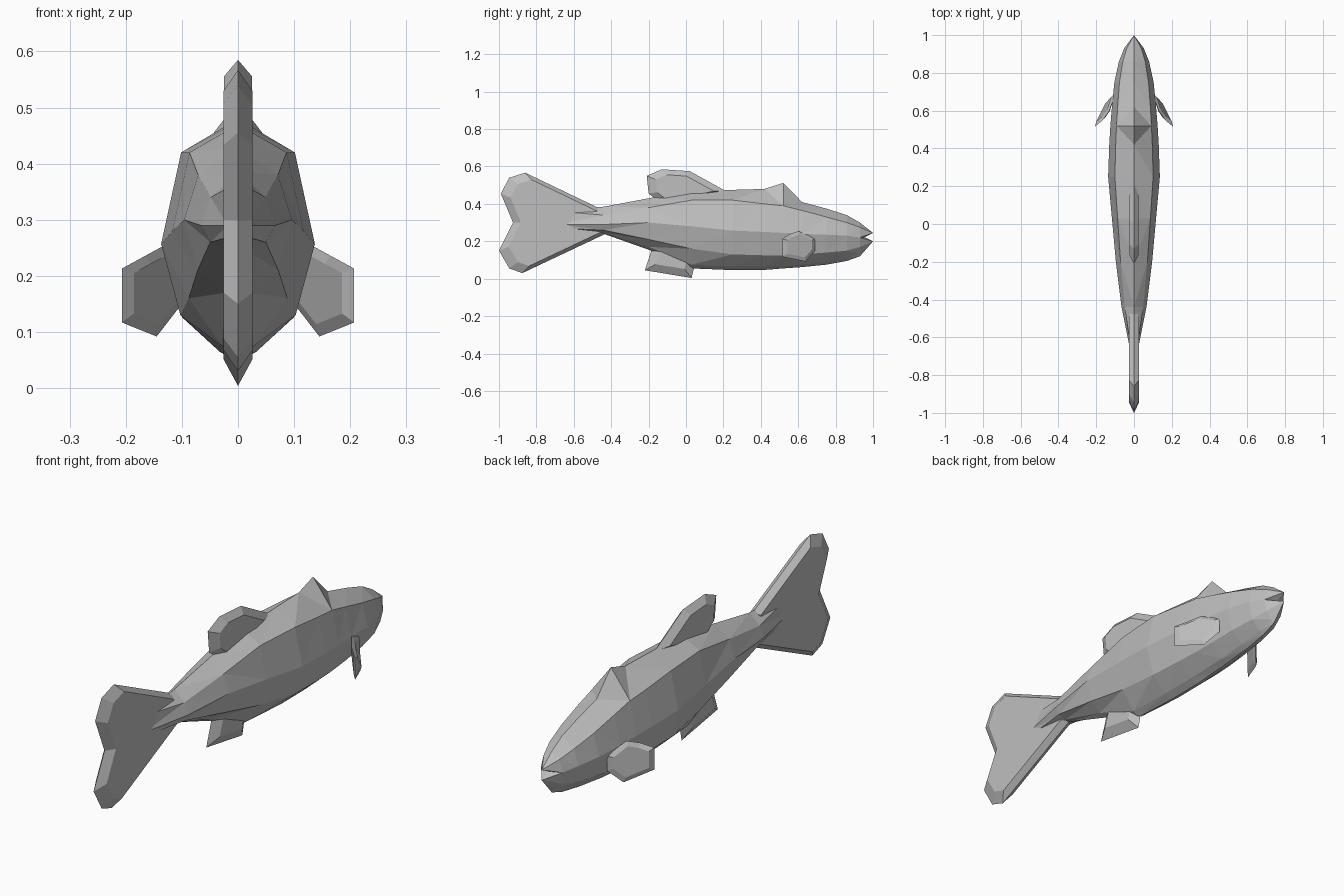
import bpy
import bmesh
from mathutils import Vector

default_cube = bpy.data.objects.get("Cube")
if default_cube:
    bpy.data.objects.remove(default_cube, do_unlink=True)

# One plain grey for the whole fish
grey = bpy.data.materials.new("plain grey")
grey.use_nodes = True
colour = (0.52, 0.52, 0.52, 1)
grey.diffuse_color = colour
grey.node_tree.nodes["Principled BSDF"].inputs["Base Color"].default_value = colour


def finish(name, bm):
    """Turn a bmesh into a flat-shaded object with outward faces."""
    bmesh.ops.recalc_face_normals(bm, faces=bm.faces)
    mesh = bpy.data.meshes.new(name)
    bm.to_mesh(mesh)
    bm.free()
    mesh.materials.append(grey)
    obj = bpy.data.objects.new(name, mesh)
    bpy.context.collection.objects.link(obj)
    return obj


def blade(name, rim, centre, thickness, shrink):
    """A fin: a sharp rim with a raised, shrunken plateau on both sides."""
    bm = bmesh.new()
    centre = Vector(centre)
    edge = [bm.verts.new(p) for p in rim]
    count = len(edge)
    for side in (-1, 1):
        core = [bm.verts.new(centre.lerp(v.co, shrink) + Vector(thickness) * side)
                for v in edge]
        for i in range(count):
            j = (i + 1) % count
            bm.faces.new((edge[i], edge[j], core[j], core[i]))
        bm.faces.new(core)
    return finish(name, bm)


def flat_blade(name, outline, centre, half, shrink):
    """A fin standing in the middle plane, from an outline of (y, z)."""
    rim = [(0, y, z) for y, z in outline]
    return blade(name, rim, (0, *centre), (half, 0, 0), shrink)


# Body stations: y, half width, then heights of
# back, shoulder, flank, lower flank, belly side and keel
stations = [
    (-.68, .018, .37, .36, .29, .27, .26, .26),
    (-.44, .066, .385, .34, .29, .26, .245, .24),
    (-.2, .096, .43, .38, .3, .21, .17, .155),
    (.03, .117, .47, .42, .28, .16, .075, .055),
    (.25, .137, .475, .42, .257, .13, .065, .046),
    (.42, .131, .48, .4, .25, .125, .065, .047),
    (.52, .125, .512, .39, .245, .125, .07, .055),
    (.62, .117, .41, .365, .24, .13, .075, .062),
    (.75, .104, .375, .33, .235, .14, .09, .075),
    (.86, .08, .34, .3, .23, .15, .11, .095),
    (.93, .052, .3, .275, .22, .17, .135, .12),
]
spread = (0, .74, 1, .75, .24, 0)

bm = bmesh.new()
rings = []
for y, width, *heights in stations:
    left = [bm.verts.new((width * s, y, z)) for s, z in zip(spread, heights)]
    right = [bm.verts.new((-v.co.x, y, v.co.z)) for v in left[-2:0:-1]]
    rings.append(left + right)
size = len(rings[0])
for a, b in zip(rings, rings[1:]):
    for i in range(size):
        j = (i + 1) % size
        bm.faces.new((a[i], a[j], b[j], b[i]))
bm.faces.new(rings[0])

# Snout and lower jaw, parted by an open mouth
nose = rings[-1]
upper = bm.verts.new((0, 1, .245))
lower = bm.verts.new((0, 1, .2))
throat = bm.verts.new((0, .955, .222))
corners = (2, size - 2)
for i in range(size):
    j = (i + 1) % size
    is_jaw = corners[0] <= i < corners[1]
    bm.faces.new((nose[i], nose[j], lower if is_jaw else upper))
for c in corners:
    for tip in (upper, lower):
        bm.faces.new((nose[c], tip, throat))
bmesh.ops.triangulate(bm, faces=[f for f in bm.faces if len(f.verts) == 4])
finish("body", bm)

# Fins on the middle line
flat_blade("tail_fin", [
    (-.46, .375), (-.86, .567), (-.945, .54), (-.99, .455), (-.925, .3),
    (-1, .15), (-.945, .055), (-.875, .03), (-.43, .24)],
    (-.62, .3), .026, .86)
flat_blade("back_fin", [
    (.22, .465), (.02, .575), (-.13, .585), (-.21, .55), (-.2, .455),
    (-.14, .41), (.05, .42)],
    (-.04, .48), .025, .72)
flat_blade("belly_fin", [
    (.05, .09), (.03, .004), (-.22, .045), (-.185, .15), (-.15, .21), (.03, .17)],
    (-.07, .13), .026, .62)

# Side fins, swept back and outward
for name, m in (("left_side_fin", 1), ("right_side_fin", -1)):
    outline = [(.1, .69, .215), (.13, .6, .255), (.165, .55, .236), (.207, .515, .213),
               (.207, .515, .117), (.145, .64, .092), (.1, .69, .15)]
    blade(name, [(x * m, y, z) for x, y, z in outline],
          (.15 * m, .61, .18), (.007 * m, .004, 0), .75)
